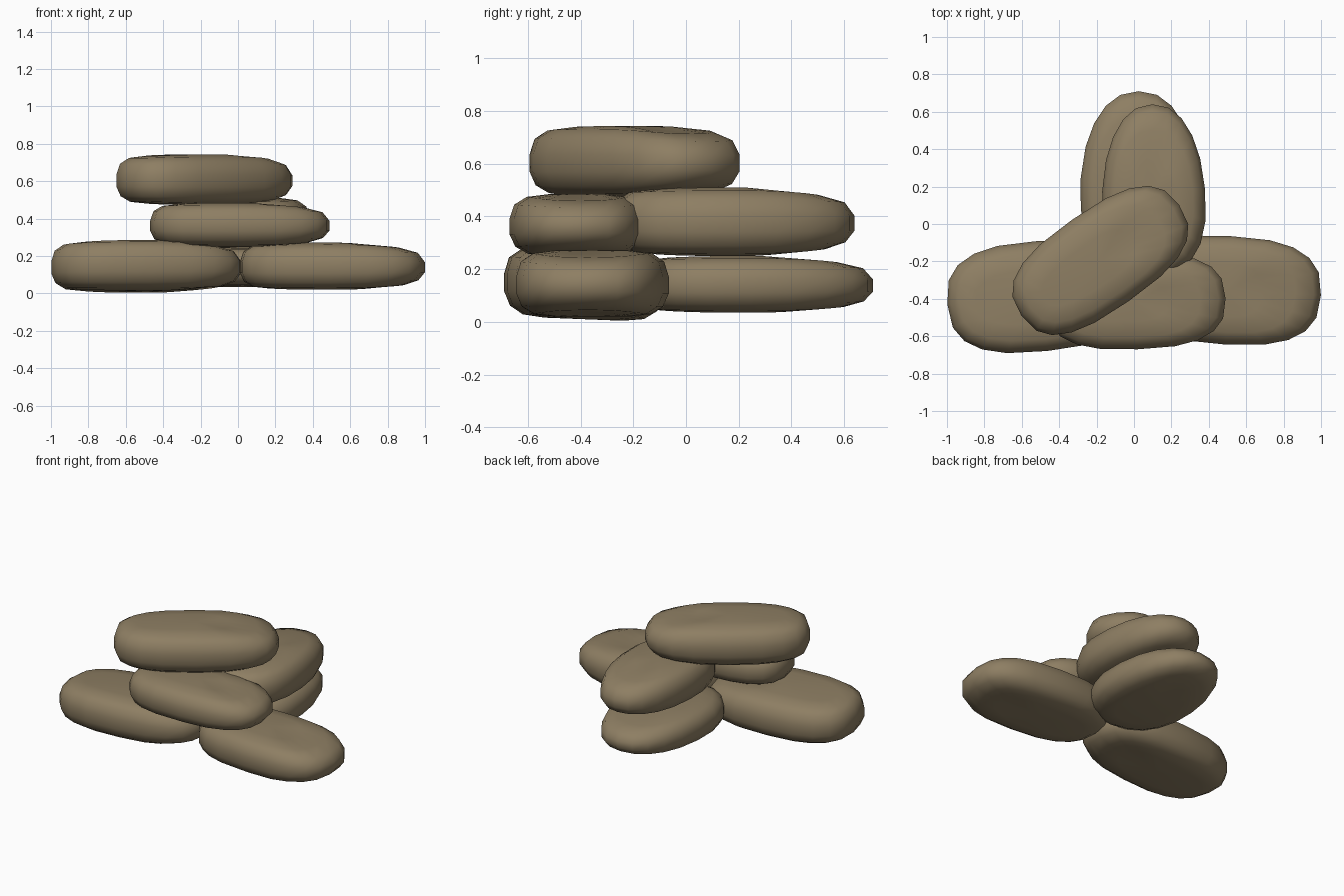
import bpy, bmesh, math

if "Cube" in bpy.data.objects:
    bpy.data.objects.remove(bpy.data.objects["Cube"])

burlap = bpy.data.materials.new("burlap_brown")
burlap.diffuse_color = (0.27, 0.21, 0.125, 1)
burlap.use_nodes = True
burlap.node_tree.nodes["Principled BSDF"].inputs["Base Color"].default_value = burlap.diffuse_color

SEG = 20
# side profile of a bag: (height fraction, inset from the widest outline)
PROFILE = [(-1.0, 0.15), (-0.93, 0.07), (-0.7, 0.022), (-0.3, 0.0),
           (0.2, 0.0), (0.66, 0.018), (0.91, 0.065), (1.0, 0.15)]


def sandbag(name, centre, length, width, z0, z1, angle,
            taper=0.0, power=2.7, roll=0.0):
    """Stuffed bag: lofted superellipse rings, blunt at one end, tapered at the other."""
    bm = bmesh.new()
    ca, sa = math.cos(math.radians(angle)), math.sin(math.radians(angle))
    zm, h = (z0 + z1) / 2, (z1 - z0) / 2
    rings = []
    for f, inset in PROFILE:
        blunt = length / 2 - inset
        tapered = length / 2 - inset * (2.1 if f > 0 else 1.6)
        b = width / 2 - inset
        ring = []
        for i in range(SEG):
            t = 2 * math.pi * i / SEG
            c, s = math.cos(t), math.sin(t)
            u = math.copysign(abs(c) ** (2 / power), c)
            v = math.copysign(abs(s) ** (2 / power), s)
            x = u * (tapered if u > 0 else blunt)
            y = b * v * (1 - taper * u)
            droop = 0.14 if u > 0 else 0.06
            z = zm + h * f * (1 - droop * abs(u) ** 3) + roll * y
            ring.append(bm.verts.new((centre[0] + x * ca - y * sa,
                                      centre[1] + x * sa + y * ca, z)))
        rings.append(ring)
    for r0, r1 in zip(rings, rings[1:]):
        for i in range(SEG):
            j = (i + 1) % SEG
            bm.faces.new((r0[i], r0[j], r1[j], r1[i]))
    # flat top and underside
    for ring, z in ((rings[0], z0), (rings[-1], z1)):
        mid = bm.verts.new((centre[0], centre[1], z))
        for i in range(SEG):
            bm.faces.new((ring[i], ring[(i + 1) % SEG], mid))
    bmesh.ops.recalc_face_normals(bm, faces=bm.faces)
    for face in bm.faces:
        face.smooth = True
    mesh = bpy.data.meshes.new(name)
    bm.to_mesh(mesh)
    bm.free()
    mesh.materials.append(burlap)
    bpy.context.collection.objects.link(bpy.data.objects.new(name, mesh))


# bottom layer
sandbag("bottom_left_bag", (-0.49, -0.385), 1.02, 0.59, 0.01, 0.28, 5, 0.03, 2.7, -0.04)
sandbag("bottom_right_bag", (0.505, -0.355), 0.99, 0.58, 0.02, 0.272, -3, 0.0)
sandbag("bottom_back_bag", (0.025, 0.245), 0.93, 0.62, 0.035, 0.25, 90, 0.12, 2.3)
# middle layer
sandbag("middle_front_bag", (0.01, -0.415), 0.96, 0.51, 0.25, 0.485, 2, 0.0)
sandbag("middle_back_bag", (0.105, 0.18), 0.92, 0.55, 0.25, 0.51, 91, 0.12, 2.3)
# top bag
sandbag("top_bag", (-0.18, -0.195), 1.03, 0.53, 0.475, 0.743, 35, 0.0)
